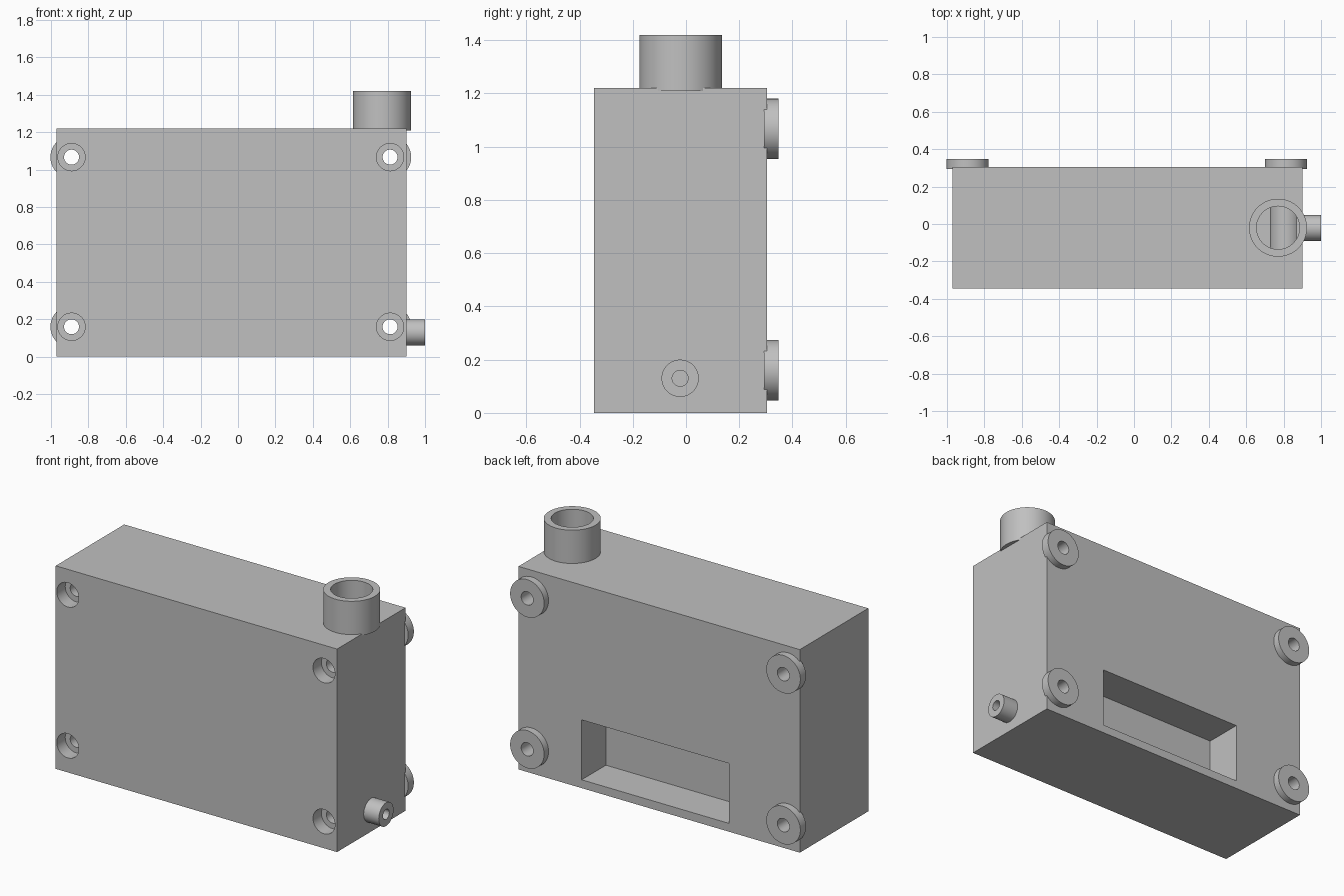
import bpy
import math
from mathutils import Vector

cube = bpy.data.objects.get("Cube")
if cube:
    bpy.data.objects.remove(cube, do_unlink=True)

grey = bpy.data.materials.new("plain_grey")
grey.use_nodes = True
COLOUR = (0.53, 0.53, 0.53, 1)
grey.diffuse_color = COLOUR
grey.node_tree.nodes["Principled BSDF"].inputs["Base Color"].default_value = COLOUR


def finish(name):
    obj = bpy.context.object
    obj.name = name
    obj.data.materials.append(grey)
    return obj


def box(name, low, high):
    low, high = Vector(low), Vector(high)
    bpy.ops.mesh.primitive_cube_add(size=1, location=(low + high) / 2)
    bpy.context.object.scale = high - low
    bpy.ops.object.transform_apply(location=True, rotation=True, scale=True)
    return finish(name)


def rod(name, radius, start, end):
    start, end = Vector(start), Vector(end)
    axis = end - start
    turn = axis.to_track_quat("Z", "Y").to_euler()
    bpy.ops.mesh.primitive_cylinder_add(vertices=64, radius=radius, depth=axis.length,
                                        location=(start + end) / 2, rotation=turn)
    bpy.ops.object.transform_apply(location=True, rotation=True, scale=True)
    return finish(name)


def cut(target, cutter):
    mod = target.modifiers.new("cut", "BOOLEAN")
    mod.operation = "DIFFERENCE"
    mod.solver = "EXACT"
    mod.object = cutter
    bpy.ops.object.select_all(action="DESELECT")
    bpy.context.view_layer.objects.active = target
    target.select_set(True)
    bpy.ops.object.modifier_apply(modifier=mod.name)
    bpy.data.objects.remove(cutter, do_unlink=True)


def smooth(obj):
    bpy.ops.object.select_all(action="DESELECT")
    bpy.context.view_layer.objects.active = obj
    obj.select_set(True)
    bpy.ops.object.shade_smooth_by_angle(angle=math.radians(30))


def tube(name, radius, bore, start, end):
    start, end = Vector(start), Vector(end)
    extra = (end - start) * 0.2
    obj = rod(name, radius, start, end)
    cut(obj, rod("bore", bore, start - extra, end + extra))
    smooth(obj)


X0, X1, Y0, Y1, H, WALL = -0.97, 0.90, -0.345, 0.305, 1.22, 0.03
screws = [(x, z) for x in (-0.89, 0.813) for z in (0.16, 1.067)]

# Hollow body, keeping screw sleeves and the pocket surround solid
body = box("body", (X0, Y0, 0), (X1, Y1, H))
cavity = box("cavity", (X0 + WALL, Y0 + WALL, WALL), (X1 - WALL, Y1 - WALL, H - WALL))
for x, z in screws:
    cut(cavity, rod("sleeve", 0.087, (x, -0.5, z), (x, 0.5, z)))
cut(cavity, box("surround", (-0.53, 0.045, -0.1), (0.51, 0.5, 0.44)))
cut(body, cavity)

# Rear pocket
cut(body, box("pocket", (-0.5, 0.075, 0.05), (0.48, 0.5, 0.41)))

# Counterbored screw holes and rear feet
for x, z in screws:
    cut(body, rod("screw_hole", 0.04, (x, -0.5, z), (x, 0.5, z)))
    cut(body, rod("counterbore", 0.073, (x, -0.5, z), (x, Y0 + 0.08, z)))
    side = "left" if x > 0 else "right"
    level = "upper" if z > 0.5 else "lower"
    tube(f"{level}_{side}_foot", 0.113, 0.04, (x, 0.293, z), (x, 0.347, z))

# Top port
cut(body, rod("top_opening", 0.115, (0.77, -0.02, H - WALL - 0.005), (0.77, -0.02, 1.5)))
tube("top_port", 0.155, 0.115, (0.77, -0.02, 1.21), (0.77, -0.02, 1.42))

# Side port
cut(body, rod("side_opening", 0.03, (0.86, -0.022, 0.13), (1.1, -0.022, 0.13)))
tube("side_port", 0.07, 0.03, (0.89, -0.022, 0.13), (1.0, -0.022, 0.13))

smooth(body)
